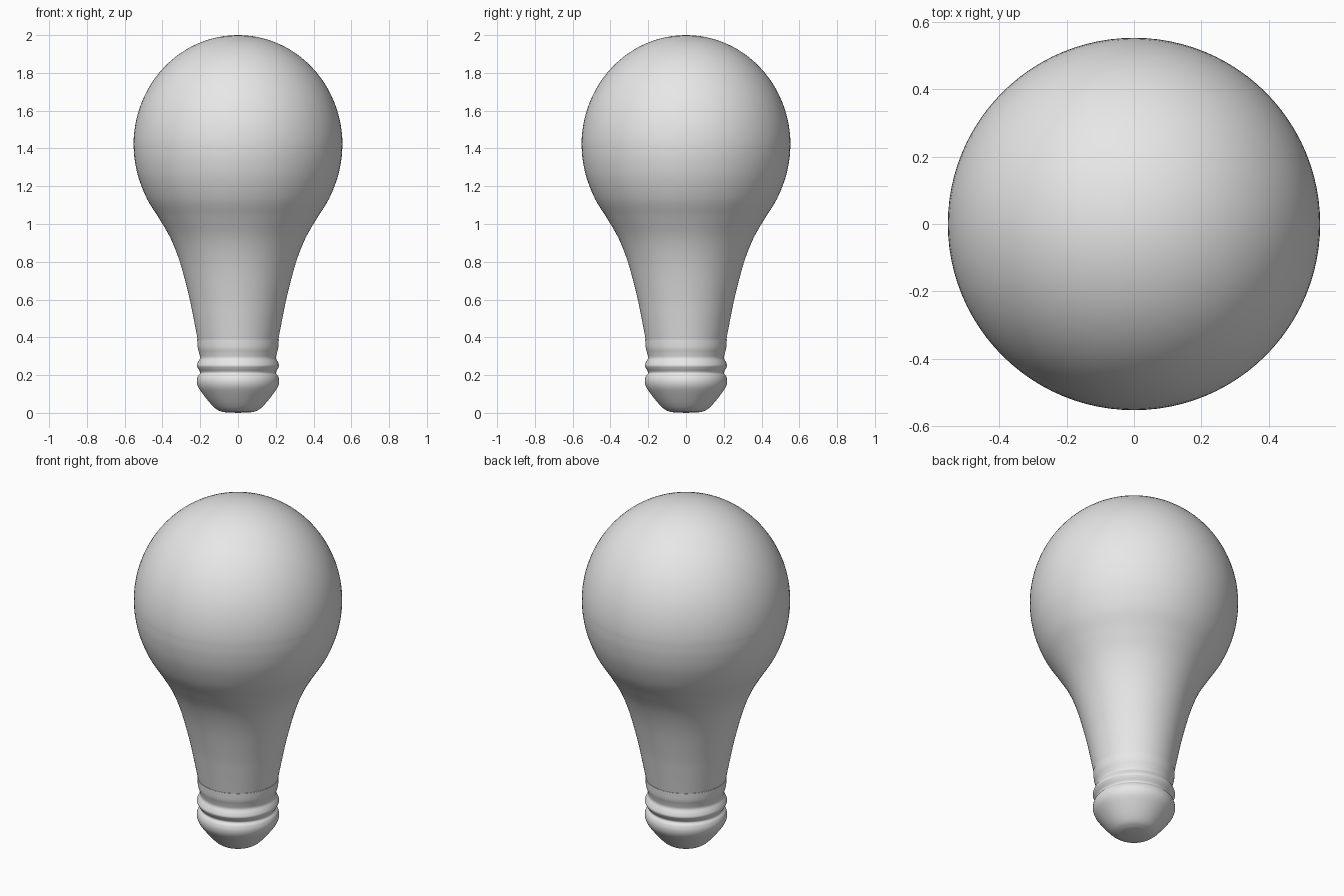
import bpy, bmesh, math

if "Cube" in bpy.data.objects:
    bpy.data.objects.remove(bpy.data.objects["Cube"])

SEGMENTS = 96

grey = bpy.data.materials.new("light_grey")
grey.diffuse_color = (0.8, 0.8, 0.8, 1)
grey.use_nodes = True
grey.node_tree.nodes["Principled BSDF"].inputs["Base Color"].default_value = grey.diffuse_color


def smooth_profile(pts, steps=6):
    """Catmull-Rom curve through (radius, height) points."""
    ext = [pts[0]] + pts + [pts[-1]]
    out = []
    for a, b, c, d in zip(ext, ext[1:], ext[2:], ext[3:]):
        for i in range(steps):
            t = i / steps
            out.append(tuple(
                0.5 * (2 * q + (r - p) * t + (2 * p - 5 * q + 4 * r - s) * t ** 2
                       + (3 * q - p - 3 * r + s) * t ** 3)
                for p, q, r, s in zip(a, b, c, d)))
    return out + [pts[-1]]


def lathe(name, profile):
    """Spin a profile around z; zero-radius ends close to a point."""
    bm = bmesh.new()
    verts = [bm.verts.new((r, 0, z)) for r, z in profile]
    edges = [bm.edges.new(p) for p in zip(verts, verts[1:])]
    bmesh.ops.spin(bm, geom=verts + edges, axis=(0, 0, 1), cent=(0, 0, 0),
                   angle=2 * math.pi, steps=SEGMENTS, use_duplicate=False)
    bmesh.ops.remove_doubles(bm, verts=bm.verts, dist=1e-5)
    bmesh.ops.recalc_face_normals(bm, faces=bm.faces)
    mesh = bpy.data.meshes.new(name)
    bm.to_mesh(mesh)
    bm.free()
    mesh.materials.append(grey)
    ob = bpy.data.objects.new(name, mesh)
    bpy.context.collection.objects.link(ob)
    bpy.context.view_layer.objects.active = ob
    ob.select_set(True)
    bpy.ops.object.shade_smooth_by_angle(angle=math.radians(40))
    ob.select_set(False)


# Glass: flared neck rising into a rounded dome
neck = smooth_profile([(0.212, 0.38), (0.235, 0.5), (0.26, 0.62), (0.305, 0.79),
                       (0.355, 0.92), (0.418, 1.03), (0.48, 1.13), (0.525, 1.24),
                       (0.547, 1.34), (0.553, 1.42)])
dome = [(0.553 * math.cos(a), 1.42 + 0.58 * math.sin(a))
        for a in (math.pi / 2 * i / 24 for i in range(1, 24))] + [(0, 2)]
lathe("glass_bulb", neck + dome)

# Screw base: collar, thread ridges and rounded tip
base = smooth_profile([(0.08, 0.004), (0.112, 0.018), (0.146, 0.05), (0.19, 0.105),
                       (0.212, 0.14), (0.218, 0.17), (0.212, 0.195), (0.2, 0.213),
                       (0.212, 0.235), (0.218, 0.25), (0.212, 0.268), (0.201, 0.29),
                       (0.205, 0.315), (0.213, 0.345), (0.216, 0.388)])
lathe("screw_base", [(0, 0)] + base + [(0.2, 0.388)])
